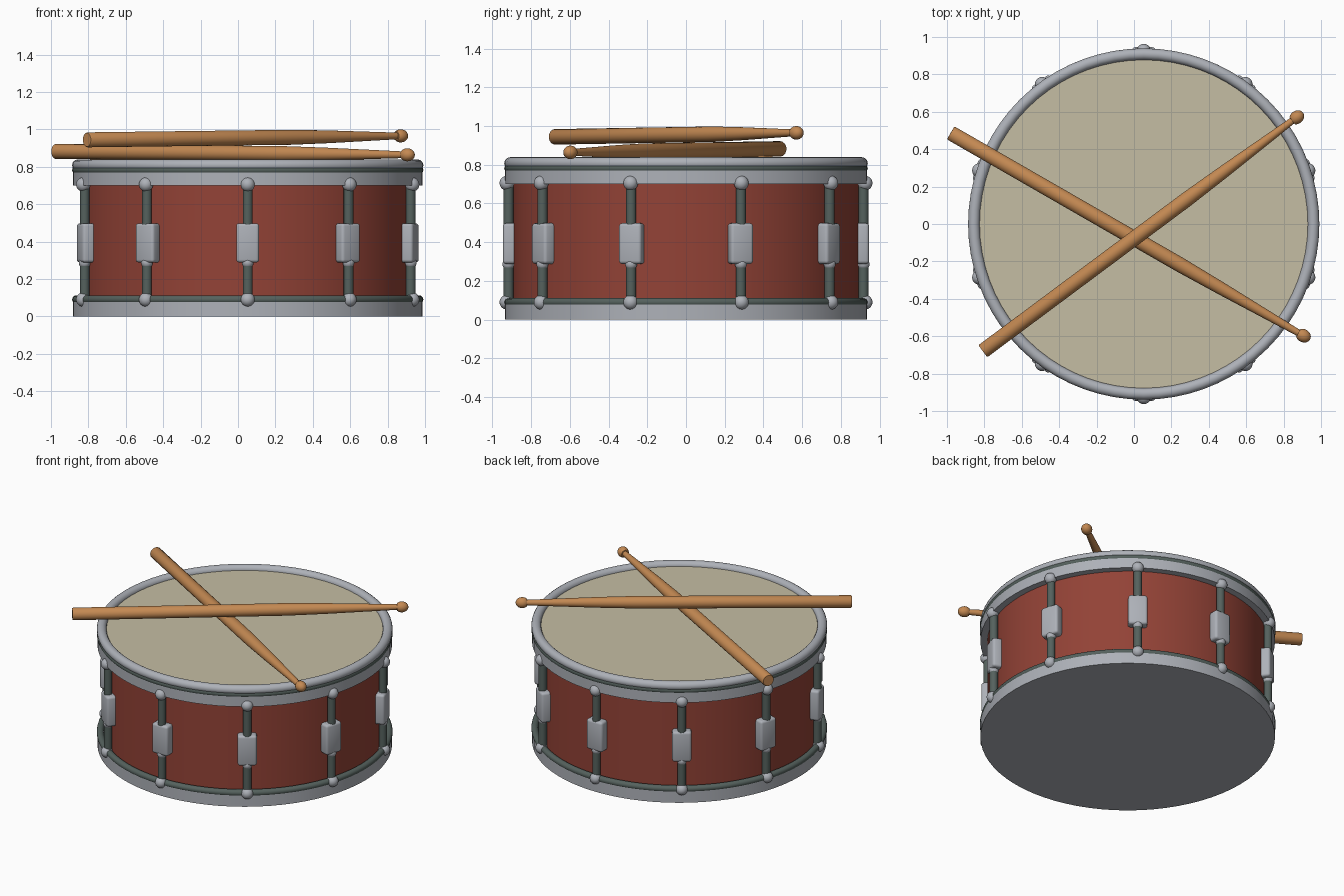
import bpy, bmesh, math
from mathutils import Vector, Matrix

if "Cube" in bpy.data.objects:
    bpy.data.objects.remove(bpy.data.objects["Cube"], do_unlink=True)

CENTRE = Vector((0.052, 0, 0))
SIDES = 72


def material(name, rgb):
    m = bpy.data.materials.new(name)
    m.use_nodes = True
    m.diffuse_color = (*rgb, 1)
    m.node_tree.nodes["Principled BSDF"].inputs["Base Color"].default_value = (*rgb, 1)
    return m


silver = material("silver metal", (0.42, 0.44, 0.48))
steel = material("dark steel", (0.09, 0.12, 0.11))
red = material("red shell", (0.29, 0.055, 0.037))
cream = material("cream skin", (0.56, 0.51, 0.37))
wood = material("wood", (0.55, 0.25, 0.085))


def lathe(name, profile, mat, matrix=None, sides=SIDES, closed=False, angle=35):
    """Spin (radius, height) points round the local z axis."""
    bm = bmesh.new()
    pts = profile + profile[:1] if closed else profile
    verts = [bm.verts.new((r, 0, z)) for r, z in pts]
    edges = [bm.edges.new(pair) for pair in zip(verts, verts[1:])]
    bmesh.ops.spin(bm, geom=verts + edges, cent=(0, 0, 0), axis=(0, 0, 1),
                   angle=math.tau, steps=sides, use_merge=False)
    bmesh.ops.remove_doubles(bm, verts=bm.verts, dist=0.00005)
    bmesh.ops.recalc_face_normals(bm, faces=bm.faces)
    return finish(name, bm, mat, matrix or Matrix.Translation(CENTRE), angle)


def finish(name, bm, mat, matrix, angle=35):
    me = bpy.data.meshes.new(name)
    bm.to_mesh(me)
    bm.free()
    ob = bpy.data.objects.new(name, me)
    bpy.context.collection.objects.link(ob)
    ob.matrix_world = matrix
    me.materials.append(mat)
    bpy.ops.object.select_all(action='DESELECT')
    ob.select_set(True)
    bpy.context.view_layer.objects.active = ob
    bpy.ops.object.shade_smooth_by_angle(angle=math.radians(angle))
    return ob


def disc(name, radius, low, high, mat):
    return lathe(name, [(0, low), (radius, low), (radius, high), (0, high)], mat)


def ring(name, major, minor, z, mat):
    steps = [math.tau * i / 16 for i in range(16)]
    return lathe(name, [(major + minor * math.cos(a), z + minor * math.sin(a))
                        for a in steps], mat, closed=True, angle=60)


# Shell, hoops and skin
disc("shell", 0.89, 0.05, 0.72, red)
disc("bottom_hoop", 0.935, 0, 0.085, silver)
disc("top_hoop", 0.935, 0.70, 0.79, silver)
disc("drum_skin", 0.90, 0.78, 0.81, cream)
ring("bottom_ring", 0.917, 0.022, 0.09, steel)
ring("top_lower_ring", 0.917, 0.022, 0.782, steel)
ring("top_rim", 0.908, 0.031, 0.808, silver)


def ball(name, place, size, mat):
    bm = bmesh.new()
    bmesh.ops.create_uvsphere(bm, u_segments=20, v_segments=12, radius=size)
    return finish(name, bm, mat, place, 60)


# Ten tension rods, each with a lug block and two knobs
for i in range(10):
    turn = Matrix.Translation(CENTRE) @ Matrix.Rotation(math.radians(18 + 36 * i), 4, 'Z')
    at = lambda r, z: turn @ Matrix.Translation((r, 0, z))
    lathe(f"tension_rod_{i}", [(0, 0.09), (0.026, 0.09), (0.026, 0.70), (0, 0.70)],
          steel, at(0.917, 0), 16)
    ball(f"top_knob_{i}", at(0.925, 0.705), 0.038, silver)
    ball(f"bottom_knob_{i}", at(0.925, 0.09), 0.038, silver)
    ball(f"lug_foot_{i}", at(0.917, 0.287), 0.031, silver)
    bm = bmesh.new()
    bmesh.ops.create_cube(bm, size=1)
    bmesh.ops.scale(bm, vec=(0.075, 0.122, 0.21), verts=bm.verts)
    bmesh.ops.bevel(bm, geom=bm.edges[:], offset=0.016, segments=3,
                    profile=0.5, affect='EDGES')
    finish(f"lug_block_{i}", bm, silver, at(0.908, 0.393), 50)


# Two crossed sticks, butt to tip
def stick(name, butt, tip):
    butt, tip = Vector(butt), Vector(tip)
    axis = tip - butt
    n = axis.length
    profile = [(0, 0), (0.036, 0), (0.04, 0.006), (0.04, n * 0.65),
               (0.034, n * 0.77), (0.018, n - 0.03)]
    for k in range(3, 13):
        a = math.pi * k / 12
        profile.append((0.035 * math.sin(a), n - 0.042 * math.cos(a)))
    matrix = Matrix.Translation(butt) @ axis.to_track_quat('Z', 'Y').to_matrix().to_4x4()
    lathe(name, profile, wood, matrix, 32)


stick("lower_stick", (-0.98, 0.487, 0.882), (0.905, -0.597, 0.864))
stick("upper_stick", (-0.808, -0.68, 0.944), (0.87, 0.57, 0.965))
